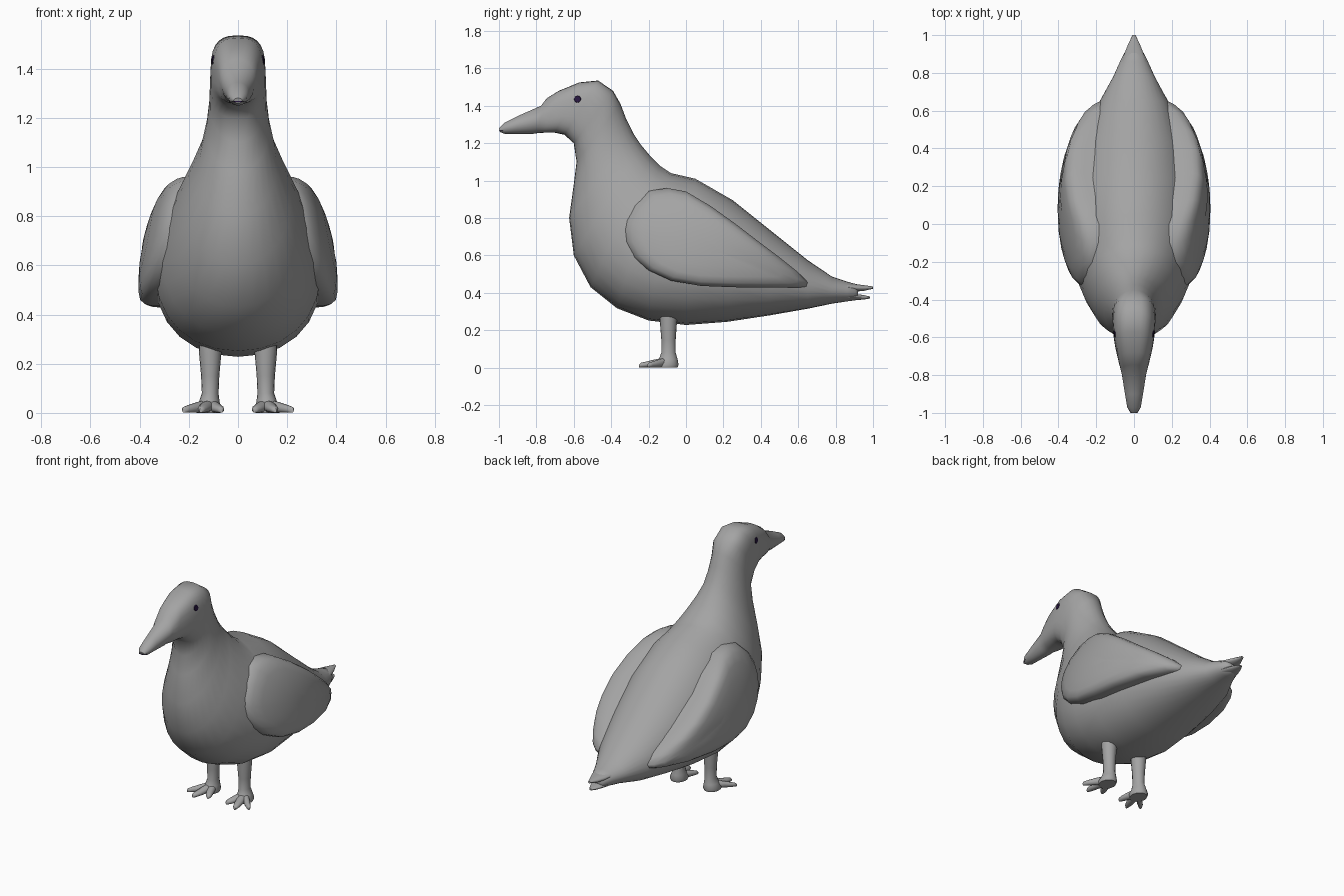
import bpy, bmesh, math
from mathutils import Vector

if "Cube" in bpy.data.objects:
    bpy.data.objects.remove(bpy.data.objects["Cube"])


def material(name, rgb):
    m = bpy.data.materials.new(name)
    m.diffuse_color = (*rgb, 1)
    m.use_nodes = True
    m.node_tree.nodes["Principled BSDF"].inputs["Base Color"].default_value = m.diffuse_color
    return m


GREY = material("grey plumage", (0.37, 0.37, 0.37))
DARK = material("dark purple", (0.02, 0.008, 0.05))


def finish(name, bm, mat, mirror=False, angle=50):
    bmesh.ops.recalc_face_normals(bm, faces=bm.faces[:])
    me = bpy.data.meshes.new(name)
    bm.to_mesh(me)
    bm.free()
    me.materials.append(mat)
    ob = bpy.data.objects.new(name, me)
    bpy.context.collection.objects.link(ob)
    bpy.ops.object.select_all(action='DESELECT')
    ob.select_set(True)
    bpy.context.view_layer.objects.active = ob
    bpy.ops.object.shade_smooth_by_angle(angle=math.radians(angle))
    if mirror:
        ob.modifiers.new("Mirror", 'MIRROR')
    return ob


def skin(bm, loops):
    for a, b in zip(loops, loops[1:]):
        n = len(a)
        for i in range(n):
            bm.faces.new((a[i], a[(i + 1) % n], b[(i + 1) % n], b[i]))


def loft(name, rings, mat, n=24, mirror=False):
    """Each ring: top (y,z), bottom (y,z), half width, then optional x, pear, power."""
    bm = bmesh.new()
    loops = []
    for (ty, tz), (by, bz), hw, *opt in rings:
        cx, pear, power = opt + [0, 0, 2][len(opt):]
        loop = []
        for i in range(n):
            a = 2 * math.pi * i / n
            c, s = math.cos(a), math.sin(a)
            u = math.copysign(abs(c) ** (2 / power), c)
            v = math.copysign(abs(s) ** (2 / power), s)
            t = (v + 1) / 2
            loop.append(bm.verts.new((cx + u * hw * (1 - pear * v),
                                      by + (ty - by) * t, bz + (tz - bz) * t)))
        loops.append(loop)
    skin(bm, loops)
    bm.faces.new(loops[0])
    bm.faces.new(loops[-1])
    return finish(name, bm, mat, mirror)


# Body, neck, head and beak in one sweep from tail to beak tip
P, H = (0, 0.14, 2.1), (0, 0, 2.8)
body = loft("body", [
    ((.92, .425), (.92, .375), .035),
    ((.905, .448), (.905, .36), .052),
    ((.86, .46), (.86, .354), .074),
    ((.78, .487), (.78, .342), .11),
    ((.65, .575), (.65, .315), .18, *P),
    ((.45, .735), (.45, .28), .25, *P),
    ((.25, .895), (.22, .245), .305, *P),
    ((.05, 1.01), (0, .228), .335, *P),
    ((-.08, 1.04), (-.2, .252), .333, *P),
    ((-.14, 1.08), (-.37, .318), .305, *P),
    ((-.19, 1.13), (-.51, .43), .265, 0, .1, 2),
    ((-.24, 1.19), (-.6, .6), .213, 0, .1, 2),
    ((-.28, 1.25), (-.625, .8), .158, 0, .05, 2),
    ((-.32, 1.33), (-.6, .98), .129),
    ((-.35, 1.41), (-.585, 1.1), .117),
    ((-.39, 1.48), (-.6, 1.2), .114, *H),
    ((-.47, 1.535), (-.65, 1.245), .111, *H),
    ((-.57, 1.525), (-.70, 1.256), .10, *H),
    ((-.68, 1.48), (-.76, 1.256), .082, *H),
    ((-.745, 1.44), (-.80, 1.253), .07),
    ((-.775, 1.40), (-.82, 1.25), .064),
    ((-.9, 1.345), (-.91, 1.25), .047),
    ((-.97, 1.31), (-.97, 1.25), .036),
    ((-1, 1.28), (-.995, 1.26), .018),
], GREY, 28)

# Forked tail tips
loft("tail_upper", [
    ((.86, .452), (.86, .41), .065),
    ((.905, .447), (.905, .407), .05),
    ((.95, .441), (.95, .41), .032),
    ((1, .434), (1, .422), .008)], GREY, 16)
loft("tail_lower", [
    ((.86, .398), (.86, .36), .06),
    ((.905, .394), (.905, .361), .048),
    ((.95, .388), (.95, .364), .03),
    ((.985, .38), (.985, .37), .01)], GREY, 16)


# Folded wings: rounded shells following an ellipsoid
OUTLINE = [(-.335, .74), (-.325, .67), (-.28, .59), (-.2, .52), (-.08, .465), (.08, .437),
           (.25, .43), (.45, .428), (.6, .428), (.645, .433), (.652, .455), (.6, .51),
           (.5, .59), (.4, .665), (.27, .765), (.13, .865), (0, .942), (-.1, .96),
           (-.2, .945), (-.28, .87), (-.325, .79)]


def wing_x(y, z):
    a = 1 - ((z - .52) / .6) ** 2
    b = 1 - ((y - .08) / .68) ** 2
    return .405 * math.sqrt(max(a, 0)) * math.sqrt(max(b, 0))


bm = bmesh.new()
loops = []
for scale, inset in [(.97, .16), (1, .09), (1, .045), (.97, .022), (.9, .005), (.75, 0), (.5, 0), (.22, 0)]:
    loop = []
    for y, z in OUTLINE:
        cy, cz = .08, .66
        yy, zz = cy + (y - cy) * scale, cz + (z - cz) * scale
        loop.append(bm.verts.new((wing_x(yy, zz) - inset, yy, zz)))
    loops.append(loop)
skin(bm, loops)
bm.faces.new(loops[0])
bm.faces.new(loops[-1])
finish("wings", bm, GREY, True, 60)

# Legs
loft("legs", [
    ((-.045, .32), (-.14, .32), .047, .113),
    ((-.048, .25), (-.14, .25), .046, .113),
    ((-.055, .15), (-.132, .15), .037, .113),
    ((-.055, .08), (-.132, .08), .034, .113),
    ((-.045, .045), (-.145, .045), .042, .117),
    ((-.04, .015), (-.165, .015), .054, .12),
    ((-.045, 0), (-.16, 0), .048, .12)], GREY, 16, True)

# Three splayed toes per foot
for name, tx, ty in [("outer", .22, -.205), ("middle", .15, -.25), ("inner", .068, -.215)]:
    rings = []
    for t, top, hw in [(0, .055, .03), (.4, .046, .027), (.75, .033, .023), (.94, .026, .015), (1, .018, .007)]:
        y = -.095 + (ty + .095) * t
        rings.append(((y, top), (y, .001), hw, .115 + (tx - .115) * t))
    loft(name + "_toes", rings, GREY, 12, True)

# Eyes: thin discs laid on the head surface
bpy.context.view_layer.update()
hit, loc, nor, _ = body.ray_cast(Vector((1, -.58, 1.435)), Vector((-1, 0, 0)))
if not hit:
    loc, nor = Vector((.104, -.58, 1.435)), Vector((1, 0, 0))
bm = bmesh.new()
bmesh.ops.create_cone(bm, cap_ends=True, segments=16, radius1=.02, radius2=.017, depth=.006)
bmesh.ops.rotate(bm, verts=bm.verts, matrix=nor.to_track_quat('Z', 'Y').to_matrix())
bmesh.ops.translate(bm, verts=bm.verts, vec=loc - nor * .0005)
finish("eyes", bm, DARK, True, 30)

# Dark mouth line around the beak tip
loft("mouth_line", [
    ((-1.0, 1.268), (-1.0, 1.264), .018),
    ((-.985, 1.268), (-.985, 1.264), .028),
    ((-.965, 1.268), (-.965, 1.264), .033),
    ((-.93, 1.267), (-.93, 1.265), .034)], DARK, 12)
